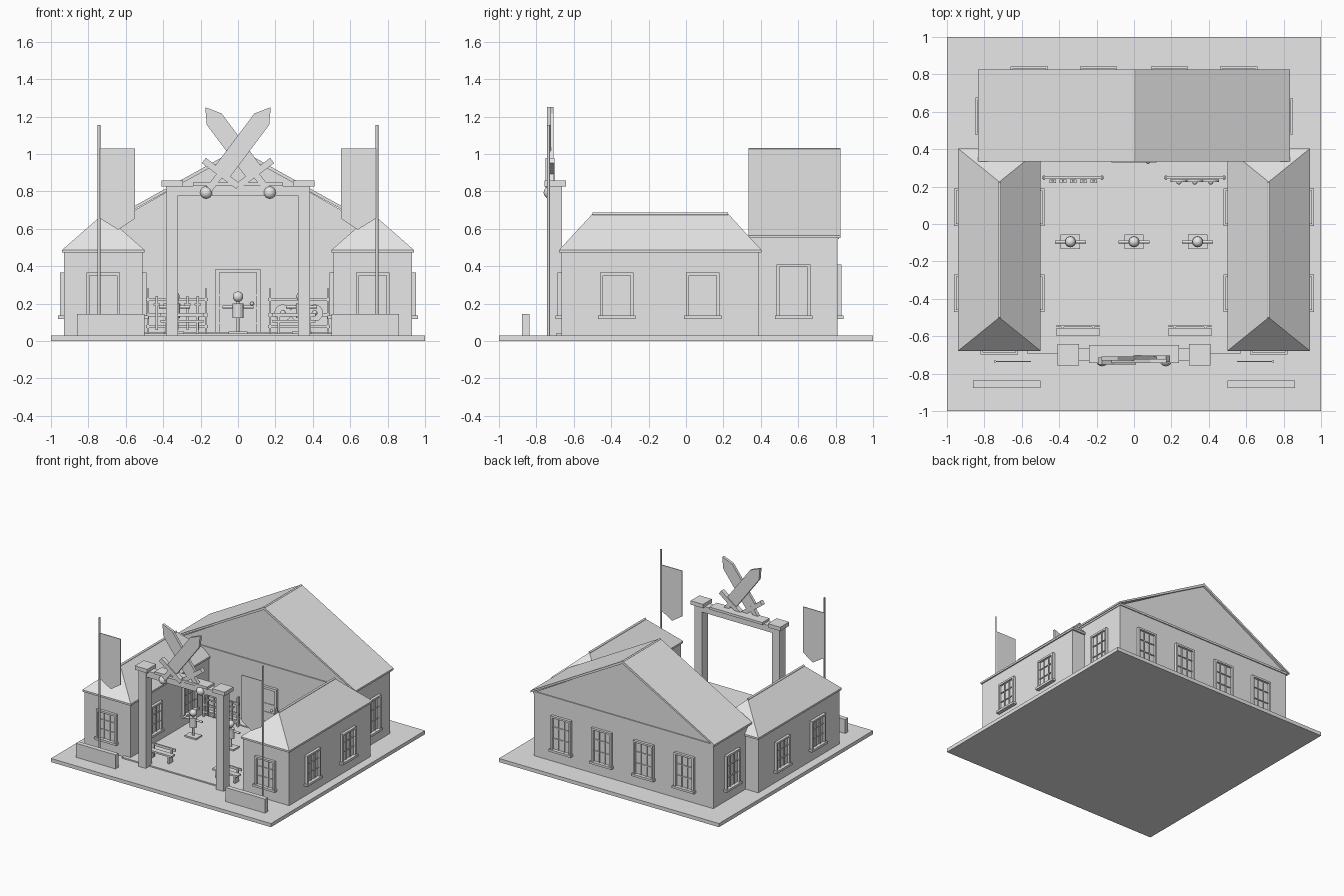
import bpy, bmesh, math
from mathutils import Matrix, Vector

cube = bpy.data.objects.get("Cube")
if cube:
    bpy.data.objects.remove(cube)

# The whole model shares one pale grey
grey = bpy.data.materials.new("pale grey")
grey.use_nodes = True
grey.diffuse_color = (.8, .8, .8, 1)
grey.node_tree.nodes["Principled BSDF"].inputs["Base Color"].default_value = (.8, .8, .8, 1)


def finish(name, bm, matrix=None, smooth=False):
    bmesh.ops.recalc_face_normals(bm, faces=bm.faces)
    mesh = bpy.data.meshes.new(name)
    bm.to_mesh(mesh)
    bm.free()
    mesh.materials.append(grey)
    if smooth:
        mesh.shade_smooth()
    obj = bpy.data.objects.new(name, mesh)
    bpy.context.scene.collection.objects.link(obj)
    if matrix:
        obj.matrix_world = matrix
    return obj


def boxes(name, items, matrix=None, side=1):
    """Boxes given as x, y and z ranges; side mirrors them in x."""
    bm = bmesh.new()
    for x0, x1, y0, y1, z0, z1 in items:
        centre = Vector((side * (x0 + x1), y0 + y1, z0 + z1)) / 2
        size = Matrix.Diagonal((x1 - x0, y1 - y0, z1 - z0, 1))
        bmesh.ops.create_cube(bm, size=1, matrix=Matrix.Translation(centre) @ size)
    return finish(name, bm, matrix)


def prism(name, outline, y0, y1, matrix=None, side=1):
    """An x-z outline pushed along y."""
    bm = bmesh.new()
    face = bm.faces.new([bm.verts.new((side * x, y0, z)) for x, z in outline])
    new = bmesh.ops.extrude_face_region(bm, geom=[face])["geom"]
    moved = [v for v in new if isinstance(v, bmesh.types.BMVert)]
    bmesh.ops.translate(bm, verts=moved, vec=(0, y1 - y0, 0))
    return finish(name, bm, matrix)


def ball(name, centre, radius):
    bm = bmesh.new()
    bmesh.ops.create_uvsphere(bm, u_segments=20, v_segments=12, radius=radius)
    return finish(name, bm, Matrix.Translation(centre), True)


def rod(name, centre, radius, length, axis="Z", sides=12):
    bm = bmesh.new()
    bmesh.ops.create_cone(bm, cap_ends=True, segments=sides, radius1=radius,
                          radius2=radius, depth=length)
    turn = Matrix.Rotation(math.pi / 2, 4, axis) if axis != "Z" else Matrix()
    return finish(name, bm, Matrix.Translation(centre) @ turn)


def window(name, x, y, quarter_turns, top):
    """A nine-pane window whose local front is -y."""
    half, low = .09, .13
    parts = [(-half, half, -.004, .01, low, top),
             (-half - .01, half + .01, -.032, .01, low - .012, low + .006),
             (-half, half, -.022, .01, top - .015, top)]
    for s in (-1, 1):
        edge = s * (half - .008)
        parts.append((edge - .008, edge + .008, -.022, .01, low, top))
        parts.append((s * .027 - .003, s * .027 + .003, -.012, .01, low, top))
    for i in (1, 2):
        z = low + (top - low) * i / 3
        parts.append((-half, half, -.012, .01, z - .003, z + .003))
    turn = Matrix.Rotation(quarter_turns * math.pi / 2, 4, "Z")
    boxes(name, parts, Matrix.Translation((x, y, 0)) @ turn)


# Ground slab, courtyard paving and porch step
boxes("ground_slab", [(-1, 1, -1, 1, 0, .03)])
boxes("courtyard_paving", [(-.57, .57, -.695, .36, .02, .04)])
boxes("porch_step", [(-.5, .5, .265, .36, .03, .048)])

# Main hall
prism("hall_walls", [(-.815, .03), (.815, .03), (.815, .55), (0, 1.015), (-.815, .55)], .35, .81)
prism("hall_roof", [(.835, .55), (.835, .565), (0, 1.03), (-.835, .565), (-.835, .55), (0, 1.008)],
      .335, .825)
boxes("hall_cornice", [(-.82, .82, .342, .818, .545, .562)])
rod("hall_ridge", (0, .58, 1.024), .008, .49, "X")
for i, x in enumerate((-.56, -.19, .19, .56)):
    window(f"hall_back_window_{i}", x, .81, 2, .41)

# Hall door
boxes("door", [(-.1, .1, .337, .36, .04, .365)])
boxes("door_frame", [(-.12, -.1, .328, .36, .04, .385), (.1, .12, .328, .36, .04, .385),
                     (-.12, .12, .328, .36, .365, .385)])
boxes("door_bands", [(-.1, .1, .332, .34, z, z + .008) for z in (.09, .17, .24)])
ball("door_knob", (.075, .33, .2), .01)

for s, word in ((-1, "right"), (1, "left")):
    # Wings with hipped roofs
    boxes(word + "_wing_walls", [(.51, .93, -.665, .39, .03, .48)], side=s)
    boxes(word + "_wing_eaves", [(.5, .94, -.678, .403, .472, .487)], side=s)
    bm = bmesh.new()
    base = [bm.verts.new((s * x, y, .487)) for x, y in
            ((.5, -.678), (.94, -.678), (.94, .403), (.5, .403))]
    front, back = (bm.verts.new((s * .72, y, .68)) for y in (-.5, .225))
    a, b, c, d = base
    for loop in ((a, b, front), (b, c, back, front), (c, d, back), (d, a, front, back), (d, c, b, a)):
        bm.faces.new(loop)
    finish(word + "_wing_roof", bm)
    rod(word + "_wing_ridge", (s * .72, -.1375, .68), .008, .725, "X")

    # Wing and hall side windows
    window(word + "_front_window", s * .72, -.665, 0, .365)
    for i, y in enumerate((-.37, .09)):
        window(f"{word}_outer_window_{i}", s * .93, y, s, .365)
        window(f"{word}_inner_window_{i}", s * .51, y, -s, .365)
    window(word + "_hall_window", s * .815, .575, s, .41)

    # Gate post with cap
    boxes(word + "_gate_post", [(.32, .385, -.74, -.662, .03, .83)], side=s)
    boxes(word + "_gate_cap", [(.295, .408, -.757, -.642, .825, .857)], side=s)

    # Flagpole and pointed banner
    rod(word + "_flagpole", (s * .743, -.735, .59), .007, 1.13)
    prism(word + "_banner", [(.737, 1.03), (.55, 1.03), (.55, .655), (.64, .595), (.737, .655)],
          -.738, -.732, side=s)

    # Low planter in front
    boxes(word + "_planter", [(.5, .86, -.876, -.838, .03, .145)], side=s)

    # Bench with a back rail
    bench = [(.185, .415, -.6, -.555, .098, .112), (.185, .415, -.55, -.54, .13, .15)]
    for x in (.21, .375):
        bench += [(x, x + .015, -.595, -.56, .04, .1), (x, x + .015, -.558, -.545, .04, .15)]
    boxes(word + "_bench", bench, side=s)

    # Weapon rack
    rack = [(x, x + .012, .235, .26, .04, .28) for x in (.165, .475)]
    rack += [(.16, .492, .24, .255, z, z + .016) for z in (.07, .13, .215)]
    boxes(word + "_rack", rack, side=s)

    # Crossed sword over the gate, with its pommel at the local origin
    lean = Matrix.Rotation(-s * math.atan2(.345, .46), 4, "Y")
    place = Matrix.Translation((s * .17, -.726 + s * .006, .79)) @ lean
    prism(word + "_sword_blade", [(-.05, .14), (.05, .14), (.05, .495), (0, .575), (-.05, .495)],
          -.011, .011, place)
    boxes(word + "_sword_hilt", [(-.115, .115, -.018, .018, .115, .15),
                                 (-.018, .018, -.014, .014, 0, .13)], place)
    ball(word + "_sword_pommel", (s * .17, -.728, .793), .033)

# Gate beam
boxes("gate_beam", [(-.325, .325, -.732, -.665, .778, .83), (-.24, .24, -.742, -.648, .828, .848)])

# Practice swords on one rack, round shields on the other
for i in range(5):
    x = -.435 + i * .055
    boxes(f"practice_sword_{i}", [(x - .006, x + .006, .226, .236, .06, .24),
                                  (x - .018, x + .018, .22, .238, .19, .2)])
for i in range(3):
    x = .24 + i * .085
    rod(f"shield_{i}", (x, .232, .15), .045, .014, "X", 24)
    ball(f"shield_boss_{i}", (x, .225, .15), .014)

# Training dummies
for i, x in enumerate((-.34, 0, .34)):
    y = -.095
    boxes(f"dummy_base_{i}", [(x - .052, x + .052, y - .038, y + .038, .035, .052)])
    rod(f"dummy_post_{i}", (x, y, .13), .008, .18)
    rod(f"dummy_body_{i}", (x, y, .162), .03, .078, sides=16)
    rod(f"dummy_arms_{i}", (x, y, .182), .008, .166, "Y")
    ball(f"dummy_head_{i}", (x, y, .237), .028)
